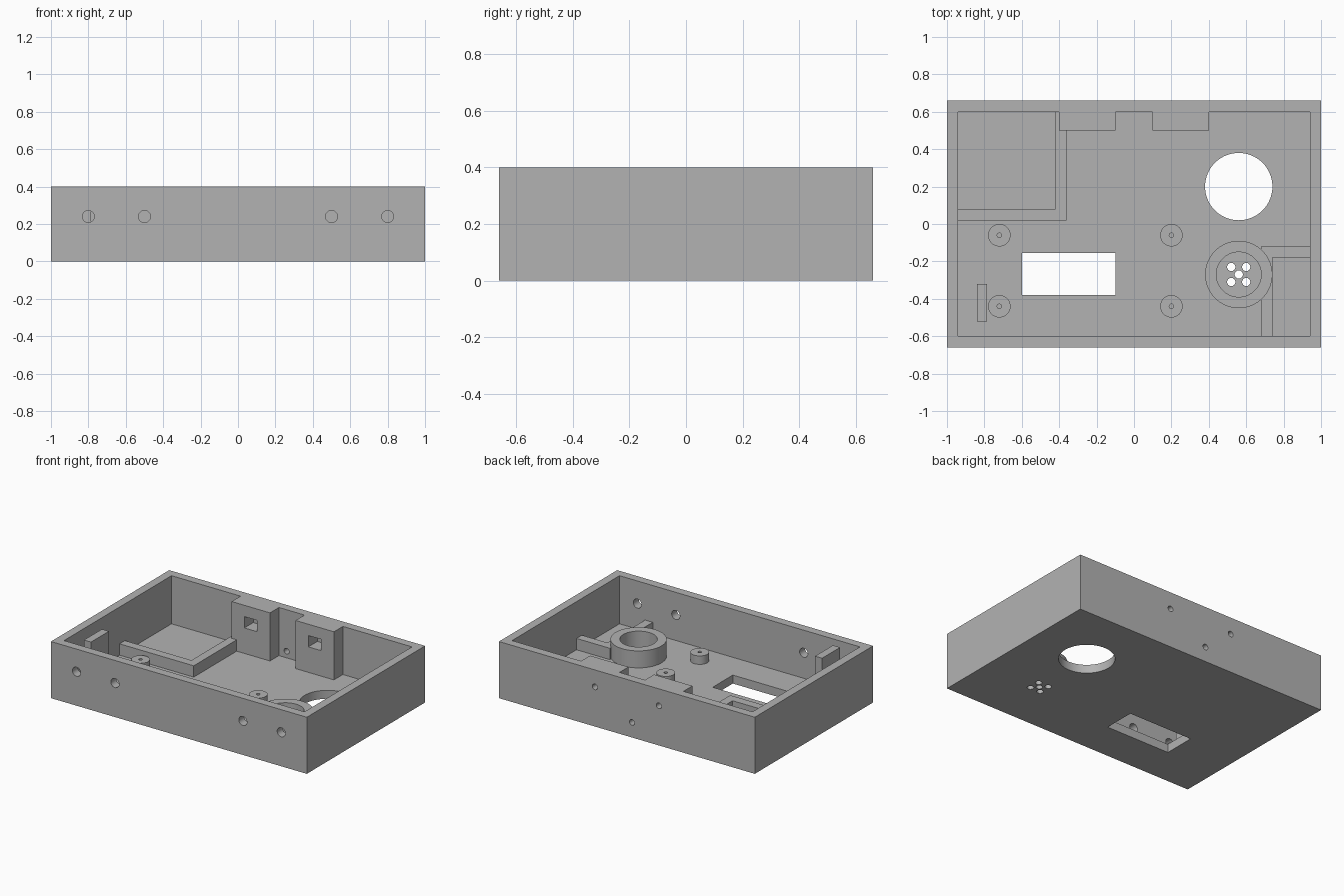
import bpy
import math

if "Cube" in bpy.data.objects:
    bpy.data.objects.remove(bpy.data.objects["Cube"], do_unlink=True)

grey = bpy.data.materials.new("plain grey")
grey.use_nodes = True
grey.diffuse_color = (0.45, 0.45, 0.45, 1)
grey.node_tree.nodes["Principled BSDF"].inputs["Base Color"].default_value = (0.45, 0.45, 0.45, 1)

TOP, FLOOR, RIB_TOP = 0.4, 0.06, 0.14


def finish(name):
    obj = bpy.context.object
    obj.name = name
    obj.data.materials.append(grey)
    return obj


def box(name, x0, x1, y0, y1, z0, z1):
    bpy.ops.mesh.primitive_cube_add(size=1, location=((x0 + x1) / 2, (y0 + y1) / 2, (z0 + z1) / 2))
    bpy.context.object.scale = (x1 - x0, y1 - y0, z1 - z0)
    bpy.ops.object.transform_apply(location=False, rotation=False, scale=True)
    return finish(name)


def rod(name, x, y, z0, z1, radius, sides=32):
    bpy.ops.mesh.primitive_cylinder_add(vertices=sides, radius=radius, depth=z1 - z0,
                                        location=(x, y, (z0 + z1) / 2))
    return finish(name)


def rod_y(name, x, z, y0, y1, radius):
    bpy.ops.mesh.primitive_cylinder_add(vertices=32, radius=radius, depth=y1 - y0,
                                        location=(x, (y0 + y1) / 2, z),
                                        rotation=(math.pi / 2, 0, 0))
    return finish(name)


def cut(target, cutters):
    """Subtract each cutter from the target, then discard it."""
    for cutter in cutters:
        cutter.hide_render = True
        mod = target.modifiers.new("cut", 'BOOLEAN')
        mod.operation = 'DIFFERENCE'
        mod.solver = 'EXACT'
        mod.object = cutter
        with bpy.context.temp_override(object=target, active_object=target):
            bpy.ops.object.modifier_apply(modifier=mod.name)
        bpy.data.objects.remove(cutter, do_unlink=True)


def smooth(obj):
    bpy.ops.object.select_all(action='DESELECT')
    obj.select_set(True)
    bpy.context.view_layer.objects.active = obj
    bpy.ops.object.shade_smooth_by_angle(angle=math.radians(30))


# Open case with its floor and wall openings
case = box("case", -1, 1, -0.66, 0.66, 0, TOP)
openings = [
    box("cavity", -0.94, 0.94, -0.6, 0.6, FLOOR, TOP + 0.2),
    box("window", -0.6, -0.1, -0.38, -0.155, -0.1, 0.2),
    rod("large_hole", 0.56, 0.2, -0.1, 0.2, 0.18, 64),
    rod_y("cable_hole", -0.04, 0.107, 0.55, 0.7, 0.02),
]
for side in (-1, 1):
    openings.append(rod_y("back_hole", side * 0.25, 0.28, 0.55, 0.7, 0.02))
    for x in (0.5, 0.8):
        openings.append(rod_y("front_hole", side * x, 0.24, -0.7, -0.55, 0.032))
for dx, dy in ((0, 0), (-1, -1), (-1, 1), (1, -1), (1, 1)):
    openings.append(rod("sound_hole", 0.56 + dx * 0.04, -0.27 + dy * 0.04, -0.1, 0.2, 0.022, 24))
cut(case, openings)
smooth(case)

# Back blocks with square pockets
for label, x in (("right", -0.25), ("left", 0.25)):
    block = box(label + "_back_block", x - 0.15, x + 0.15, 0.5, 0.6, FLOOR, TOP)
    cut(block, [box("pocket", x - 0.05, x + 0.05, 0.4, 0.7, 0.24, 0.32)])

# Low ribs around the rear tray and the front corner
box("tray_front_rib", -0.94, -0.36, 0.02, 0.08, FLOOR, RIB_TOP)
box("tray_side_rib", -0.42, -0.36, 0.08, 0.6, FLOOR, RIB_TOP)
box("corner_back_rib", 0.68, 0.94, -0.18, -0.12, FLOOR, RIB_TOP)
corner_rib = box("corner_side_rib", 0.68, 0.74, -0.6, -0.18, FLOOR, RIB_TOP)

# Upright tab
box("upright_tab", -0.84, -0.785, -0.52, -0.32, FLOOR, TOP)

# Round speaker collar
collar = rod("speaker_collar", 0.56, -0.27, FLOOR, 0.18, 0.18, 64)
cut(collar, [rod("collar_bore", 0.56, -0.27, 0, 0.3, 0.12, 64)])
smooth(collar)

# Screw posts
for x in (-0.72, 0.2):
    for y in (-0.06, -0.44):
        post = rod("screw_post", x, y, FLOOR, 0.12, 0.06)
        cut(post, [rod("screw_bore", x, y, 0, 0.2, 0.012, 16)])
        smooth(post)
